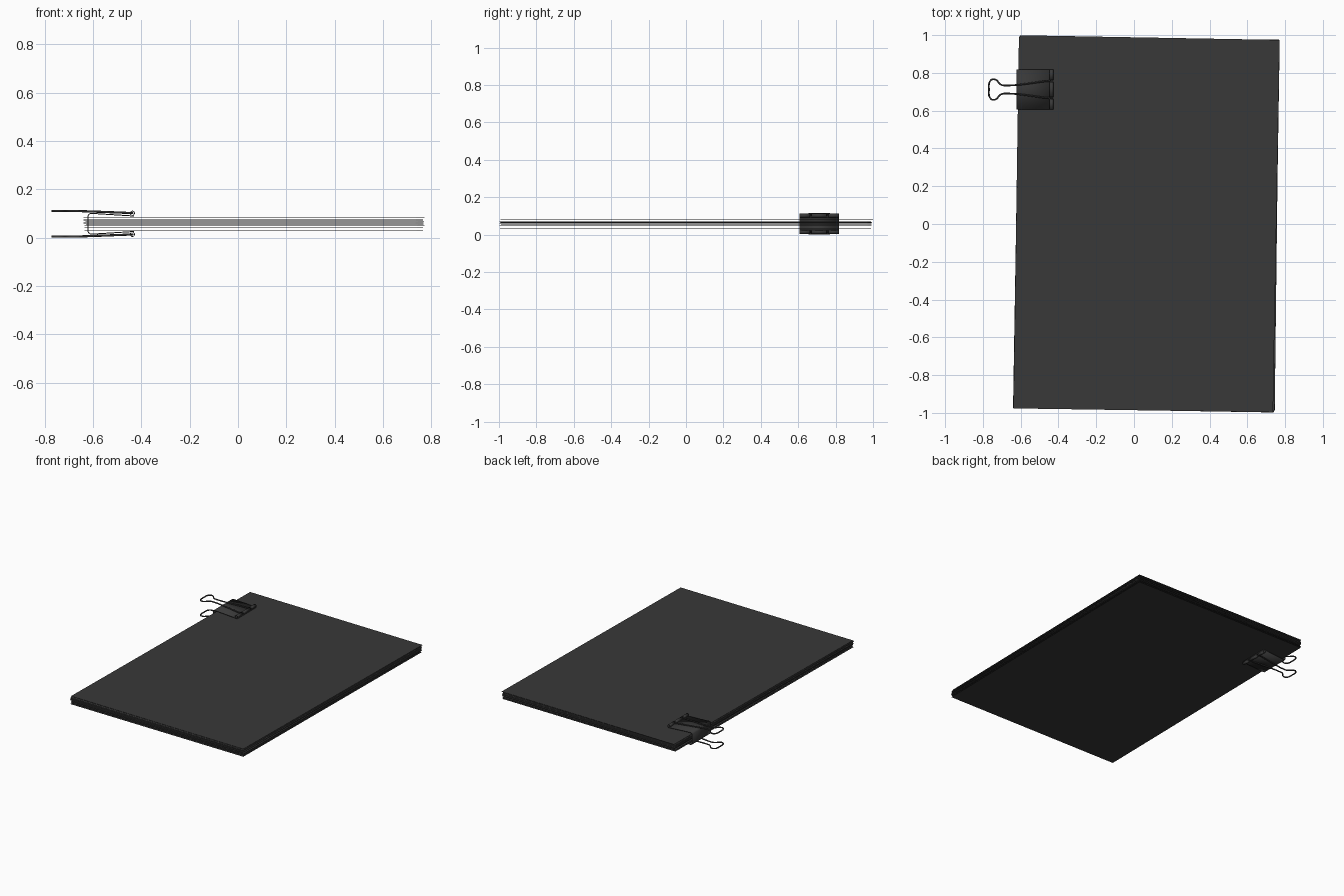
import bpy, math, random
from mathutils import Matrix

cube = bpy.data.objects.get("Cube")
if cube:
    bpy.data.objects.remove(cube, do_unlink=True)
random.seed(4)

charcoal = bpy.data.materials.new("charcoal")
charcoal.use_nodes = True
charcoal.diffuse_color = (0.04, 0.04, 0.04, 1)
charcoal.node_tree.nodes["Principled BSDF"].inputs["Base Color"].default_value = (0.04, 0.04, 0.04, 1)

MID_Z = 0.058      # middle plane of the clip
CLIP_Y = 0.712     # centre line of the clip


def finish(obj, smooth=False):
    obj.data.materials.clear()
    obj.data.materials.append(charcoal)
    if smooth:
        bpy.ops.object.select_all(action='DESELECT')
        obj.select_set(True)
        bpy.context.view_layer.objects.active = obj
        bpy.ops.object.shade_smooth_by_angle()


def sheet(name, x, y, z, turn):
    bpy.ops.mesh.primitive_cube_add(size=1)
    obj = bpy.context.object
    obj.name = name
    obj.data.transform(Matrix.Diagonal((1.375, 1.966, 0.002, 1)))
    obj.location = (x, y, z)
    obj.rotation_euler.z = math.radians(turn)
    finish(obj)


def strip(name, profile, y0, y1, thickness):
    """Sheet metal: an x-z profile swept along y and thickened."""
    n = len(profile)
    verts = [(x, y, z) for y in (y0, y1) for x, z in profile]
    faces = [(i, i + 1, n + i + 1, n + i) for i in range(n - 1)]
    mesh = bpy.data.meshes.new(name)
    mesh.from_pydata(verts, [], faces)
    obj = bpy.data.objects.new(name, mesh)
    bpy.context.collection.objects.link(obj)
    solid = obj.modifiers.new("thickness", 'SOLIDIFY')
    solid.thickness = thickness
    solid.offset = 0
    finish(obj, True)


def wire(name, points, radius):
    curve = bpy.data.curves.new(name, 'CURVE')
    curve.dimensions = '3D'
    curve.bevel_depth = radius
    curve.bevel_resolution = 2
    curve.resolution_u = 5
    curve.use_fill_caps = True
    spline = curve.splines.new('BEZIER')
    spline.bezier_points.add(len(points) - 1)
    for bp, p in zip(spline.bezier_points, points):
        bp.co = p
        bp.handle_left_type = bp.handle_right_type = 'AUTO'
    obj = bpy.data.objects.new(name, curve)
    bpy.context.collection.objects.link(obj)
    finish(obj)


# Paper stack: top page, loose middle pages, bottom pages
sheet("top_page", 0.066, 0.004, 0.083, -1.03)
for i, z in enumerate((0.076, 0.071, 0.067, 0.063, 0.059, 0.055, 0.050)):
    sheet(f"middle_page_{i + 1}", 0.066 + random.uniform(-0.004, 0.004),
          random.uniform(-0.004, 0.002), z, -0.8 + random.uniform(-0.25, 0.2))
sheet("lower_page", 0.066, -0.002, 0.041, -0.75)
sheet("bottom_page", 0.065, -0.003, 0.032, -0.8)

# Clip body: spine with two jaws
strip("clip_body",
      [(-0.43, 0.090), (-0.605, 0.101), (-0.615, 0.099), (-0.62, 0.092),
       (-0.62, 0.024), (-0.615, 0.017), (-0.605, 0.015), (-0.43, 0.026)],
      CLIP_Y - 0.106, CLIP_Y + 0.106, 0.004)

# Rolled lips and wire handles, one set on each jaw
half = [(-0.437, 0.075), (-0.447, 0.047), (-0.47, 0.044), (-0.68, 0.021),
        (-0.705, 0.026), (-0.735, 0.053), (-0.757, 0.05)]
outline = half + [(-0.768, 0)] + [(x, -y) for x, y in reversed(half)]
for side, label in ((1, "upper"), (-1, "lower")):
    lip_z = MID_Z + side * 0.044
    roll = [(-0.437 + 0.009 * math.sin(a), lip_z - side * 0.009 * math.cos(a))
            for a in (math.tau * k / 12 for k in range(12))]
    for k, (a, b) in enumerate(((-0.106, -0.05), (-0.04, 0.04), (0.05, 0.106))):
        strip(f"{label}_lip_roll_{k + 1}", roll, CLIP_Y + a, CLIP_Y + b, 0.003)
    path = [(x, CLIP_Y + y, lip_z + side * 0.009 * min(1, (-0.437 - x) / 0.2))
            for x, y in outline]
    wire(f"{label}_handle", path, 0.0045)
